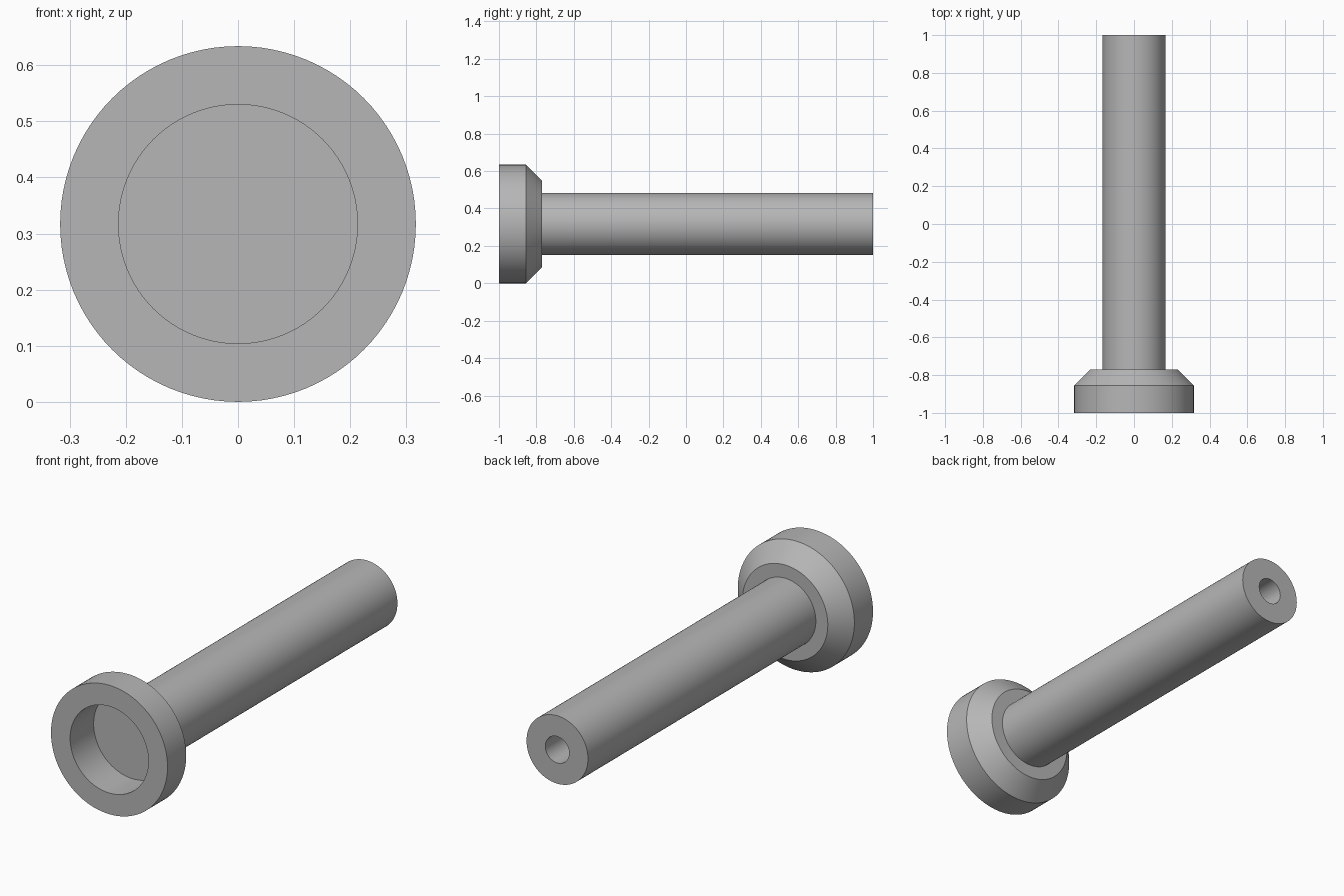
import bpy, bmesh, math
from mathutils import Matrix, Vector

if "Cube" in bpy.data.objects:
    bpy.data.objects.remove(bpy.data.objects["Cube"], do_unlink=True)

SEGMENTS = 96
HEAD_R, SHANK_R = 0.317, 0.167

# Single grey material
steel = bpy.data.materials.new("plain_grey")
steel.use_nodes = True
grey = (0.47, 0.47, 0.47, 1)
steel.diffuse_color = grey
steel.node_tree.nodes["Principled BSDF"].inputs["Base Color"].default_value = grey


def lathe(name, profile):
    """Spin (radius, y) points around the long axis."""
    bm = bmesh.new()
    verts = [bm.verts.new((r, y, 0)) for r, y in profile]
    edges = [bm.edges.new(pair) for pair in zip(verts, verts[1:])]
    bmesh.ops.spin(bm, geom=verts + edges, cent=(0, 0, 0), axis=(0, 1, 0),
                   angle=math.tau, steps=SEGMENTS, use_merge=True)
    bmesh.ops.remove_doubles(bm, verts=bm.verts, dist=1e-5)
    bmesh.ops.recalc_face_normals(bm, faces=bm.faces)
    # The first profile face looks toward the front or the back cap
    bm.faces.ensure_lookup_table()
    cap = max(bm.faces, key=lambda f: f.calc_center_median().xz.length)
    centre = cap.calc_center_median()
    if cap.normal.dot(Vector((centre.x, 0, centre.z))) < 0:
        bmesh.ops.reverse_faces(bm, faces=bm.faces)
    bmesh.ops.translate(bm, vec=(0, 0, HEAD_R), verts=bm.verts)
    mesh = bpy.data.meshes.new(name)
    bm.to_mesh(mesh)
    bm.free()
    mesh.materials.append(steel)
    obj = bpy.data.objects.new(name, mesh)
    bpy.context.collection.objects.link(obj)
    bpy.ops.object.select_all(action="DESELECT")
    obj.select_set(True)
    bpy.context.view_layer.objects.active = obj
    bpy.ops.object.shade_smooth_by_angle(angle=math.radians(25))


# Cupped head: recess floor, recess wall, front rim, side, chamfer, back shoulder
lathe("head", [(0, -0.817), (0.213, -0.817), (0.213, -1), (HEAD_R, -1),
               (HEAD_R, -0.855), (0.232, -0.77), (SHANK_R, -0.77)])

# Shank with a blind hole in its rear end
lathe("shank", [(SHANK_R, -0.77), (SHANK_R, 1), (0.065, 1), (0.065, 0.5), (0, 0.5)])
